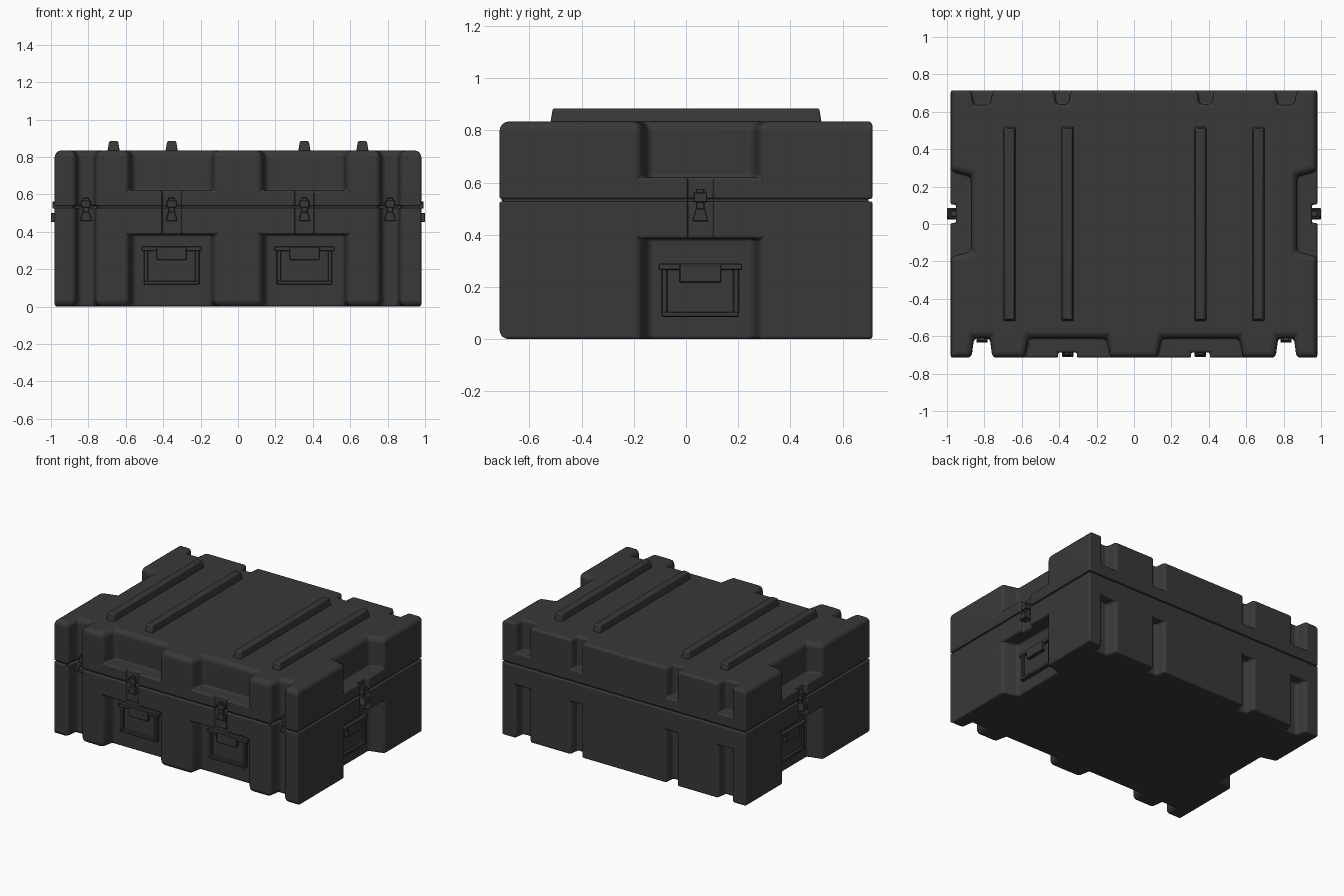
import bpy, bmesh
from math import radians
from mathutils import Matrix, Vector

if "Cube" in bpy.data.objects:
    bpy.data.objects.remove(bpy.data.objects["Cube"], do_unlink=True)

mat = bpy.data.materials.new("dark_grey_plastic")
mat.use_nodes = True
GREY = (0.04, 0.04, 0.04, 1)
mat.diffuse_color = GREY
bsdf = mat.node_tree.nodes["Principled BSDF"]
bsdf.inputs["Base Color"].default_value = GREY
bsdf.inputs["Roughness"].default_value = 0.6

HX, HY, TOP = 0.98, 0.715, 0.835      # half width, half depth, lid height
LOW, HIGH = 0.385, 0.62               # pocket ceiling in base, pocket floor in lid
SIDE_Y = 0.055                        # centre of the end pockets


def prism(bm, plan, z0, z1):
    """Extrude a plan outline from z0 to z1."""
    verts = [bm.verts.new((x, y, z0)) for x, y in plan]
    face = bm.faces.new(verts)
    out = bmesh.ops.extrude_face_region(bm, geom=[face])
    top = [g for g in out["geom"] if isinstance(g, bmesh.types.BMVert)]
    bmesh.ops.translate(bm, vec=(0, 0, z1 - z0), verts=top)
    return verts + top


def slab(bm, u0, u1, depth, z0, z1, flare=0):
    """Box standing out of a wall toward -y; flare widens its bottom."""
    verts = prism(bm, [(u0, 0.004), (u1, 0.004), (u1, -depth), (u0, -depth)], z0, z1)
    for v in verts:
        if abs(v.co.z - z0) < 1e-5:
            v.co.x += flare if v.co.x > (u0 + u1) / 2 else -flare


def make(name, bm):
    bmesh.ops.recalc_face_normals(bm, faces=bm.faces)
    me = bpy.data.meshes.new(name)
    bm.to_mesh(me)
    bm.free()
    me.materials.append(mat)
    ob = bpy.data.objects.new(name, me)
    bpy.context.scene.collection.objects.link(ob)
    return ob


def activate(ob):
    bpy.ops.object.select_all(action="DESELECT")
    ob.select_set(True)
    bpy.context.view_layer.objects.active = ob


def notch(bm, wall, centre, half, depth, taper, z0, z1):
    """Cutter for a recess in a wall: 'front', 'back', 'left' or 'right'."""
    edge = HY if wall in ("front", "back") else HX
    slope = taper / depth
    plan = [(centre - half - taper - slope * 0.1, edge + 0.1),
            (centre + half + taper + slope * 0.1, edge + 0.1),
            (centre + half, edge - depth), (centre - half, edge - depth)]
    turn = {"back": lambda u, d: (u, d), "front": lambda u, d: (u, -d),
            "left": lambda u, d: (d, u), "right": lambda u, d: (-d, u)}[wall]
    prism(bm, [turn(u, d) for u, d in plan], z0, z1)


def cut(ob, bm):
    cutter = make("cutter", bm)
    cutter.hide_render = True
    mod = ob.modifiers.new("cut", "BOOLEAN")
    mod.operation = "DIFFERENCE"
    mod.solver = "EXACT"
    mod.object = cutter
    activate(ob)
    bpy.ops.object.modifier_apply(modifier=mod.name)
    bpy.data.objects.remove(cutter, do_unlink=True)


def edge_weight(a, b):
    """Rounding of a shell edge, chosen by where it lies."""
    c = (a + b) / 2
    if abs(a.z - b.z) > 0.01:                        # upright edges
        if abs(c.x) > HX - 0.01 and abs(c.y) > HY - 0.01:
            return 0.3
        return 0.2 if LOW < c.z < HIGH - 0.01 else 0.55
    if c.z > TOP - 0.01:                             # lid rim
        return 0.45 if c.y > HY - 0.1 else 0.9
    if c.z < 0.01:                                   # base rim
        return 0.9 if c.y < 0.1 - HY and abs(c.x) < HX - 0.01 else 0.3
    return 0.2 if LOW + 0.01 < c.z < HIGH - 0.01 else 0.3


def shell(name, z0, z1, pz0, pz1, inset=0):
    """Box with corner slots, pockets, back slots and latch channels."""
    hx, hy = HX - inset, HY - inset
    bm = bmesh.new()
    prism(bm, [(-hx, -hy), (hx, -hy), (hx, hy), (-hx, hy)], z0, z1)
    ob = make(name, bm)
    bm = bmesh.new()
    channels = bmesh.new()
    for s in (-1, 1):
        notch(bm, "front", s * 0.813, 0.042 + inset, 0.105 + inset, 0.014, -0.1, 1)
        wall = "left" if s > 0 else "right"
        notch(channels, "front", s * 0.355, 0.05, 0.028 + inset, 0.001, LOW - 0.03, HIGH + 0.03)
        notch(channels, wall, SIDE_Y, 0.048, 0.028 + inset, 0.001, LOW - 0.03, HIGH + 0.03)
        if inset:
            continue
        notch(bm, "front", s * 0.355, 0.208, 0.105, 0.022, pz0, pz1)
        notch(bm, wall, SIDE_Y, 0.2, 0.11, 0.03, pz0, pz1)
        notch(bm, "back", s * 0.813, 0.045, 0.078, 0.012, pz0, pz1)
        notch(bm, "back", s * 0.383, 0.034, 0.075, 0.008, pz0, pz1)
    cut(ob, bm)
    cut(ob, channels)
    if inset:
        return ob

    # rounded edges
    bm = bmesh.new()
    bm.from_mesh(ob.data)
    bmesh.ops.remove_doubles(bm, verts=bm.verts, dist=1e-4)
    bmesh.ops.dissolve_limit(bm, angle_limit=radians(1), verts=bm.verts, edges=bm.edges)
    layer = bm.edges.layers.float.new("bevel_weight_edge")
    for e in bm.edges:
        e[layer] = edge_weight(e.verts[0].co, e.verts[1].co)
    bm.to_mesh(ob.data)
    bm.free()
    bevel = ob.modifiers.new("round", "BEVEL")
    bevel.width = 0.042
    bevel.segments = 4
    bevel.limit_method = "WEIGHT"
    bevel.use_clamp_overlap = False
    activate(ob)
    bpy.ops.object.modifier_apply(modifier=bevel.name)
    bpy.ops.object.shade_smooth_by_angle(angle=radians(40))
    normals = ob.modifiers.new("normals", "WEIGHTED_NORMAL")
    normals.keep_sharp = True
    return ob


shell("base", 0, 0.528, -0.1, LOW)
shell("lid", 0.538, TOP, HIGH, 1)
shell("seam_gasket", 0.5, 0.56, 0, 0, inset=0.015)

# stacking ribs on the lid, tapered toward the top
for i, x in enumerate((-0.665, -0.355, 0.355, 0.665)):
    bm = bmesh.new()
    verts = prism(bm, [(-0.033, -0.52), (0.033, -0.52), (0.033, 0.52), (-0.033, 0.52)],
                  TOP - 0.005, 0.885)
    for v in verts:
        if v.co.z > TOP:
            v.co.x *= 0.72
            v.co.y *= 0.982
    bmesh.ops.translate(bm, vec=(x, 0, 0), verts=bm.verts)
    rib = make(f"lid_rib_{i + 1}", bm)
    bevel = rib.modifiers.new("round", "BEVEL")
    bevel.width = 0.007
    bevel.segments = 2
    activate(rib)
    bpy.ops.object.shade_smooth_by_angle(angle=radians(40))


def handle(bm):
    slab(bm, -0.145, 0.145, 0.006, -0.1, 0.09)          # back plate
    slab(bm, -0.16, 0.16, 0.026, 0.078, 0.102)          # hinge bar
    slab(bm, -0.08, 0.08, 0.03, 0.03, 0.1)              # hinge block
    slab(bm, -0.148, 0.148, 0.026, -0.103, -0.083)      # grip
    for s in (-1, 1):
        slab(bm, s * 0.137 - 0.011, s * 0.137 + 0.011, 0.022, -0.1, 0.09)


def latch(bm):
    slab(bm, -0.026, 0.026, 0.02, 0.018, 0.056)         # strike
    slab(bm, -0.016, 0.016, 0.015, -0.02, 0.07)         # link
    slab(bm, -0.018, 0.018, 0.024, -0.055, -0.005, flare=0.013)  # lever


def fit(name, build, x, y, z, turn=0, depth=1):
    bm = bmesh.new()
    build(bm)
    m = (Matrix.Translation(Vector((x, y, z))) @ Matrix.Rotation(radians(turn), 4, "Z")
         @ Matrix.Diagonal((1, depth, 1, 1)))
    bmesh.ops.transform(bm, matrix=m, verts=bm.verts)
    ob = make(name, bm)
    bevel = ob.modifiers.new("round", "BEVEL")
    bevel.width = 0.003
    bevel.segments = 1


# handles and latches on the front and both ends
for side, s in (("left", 1), ("right", -1)):
    fit(f"front_handle_{side}", handle, s * 0.355, 0.105 - HY, 0.22)
    fit(f"end_handle_{side}", handle, s * (HX - 0.11), SIDE_Y, 0.188, s * 90)
    fit(f"front_latch_{side}", latch, s * 0.355, 0.028 - HY, 0.512)
    fit(f"corner_latch_{side}", latch, s * 0.813, 0.105 - HY, 0.512)
    fit(f"end_latch_{side}", latch, s * (HX - 0.028), SIDE_Y, 0.506, s * 90, depth=2)
